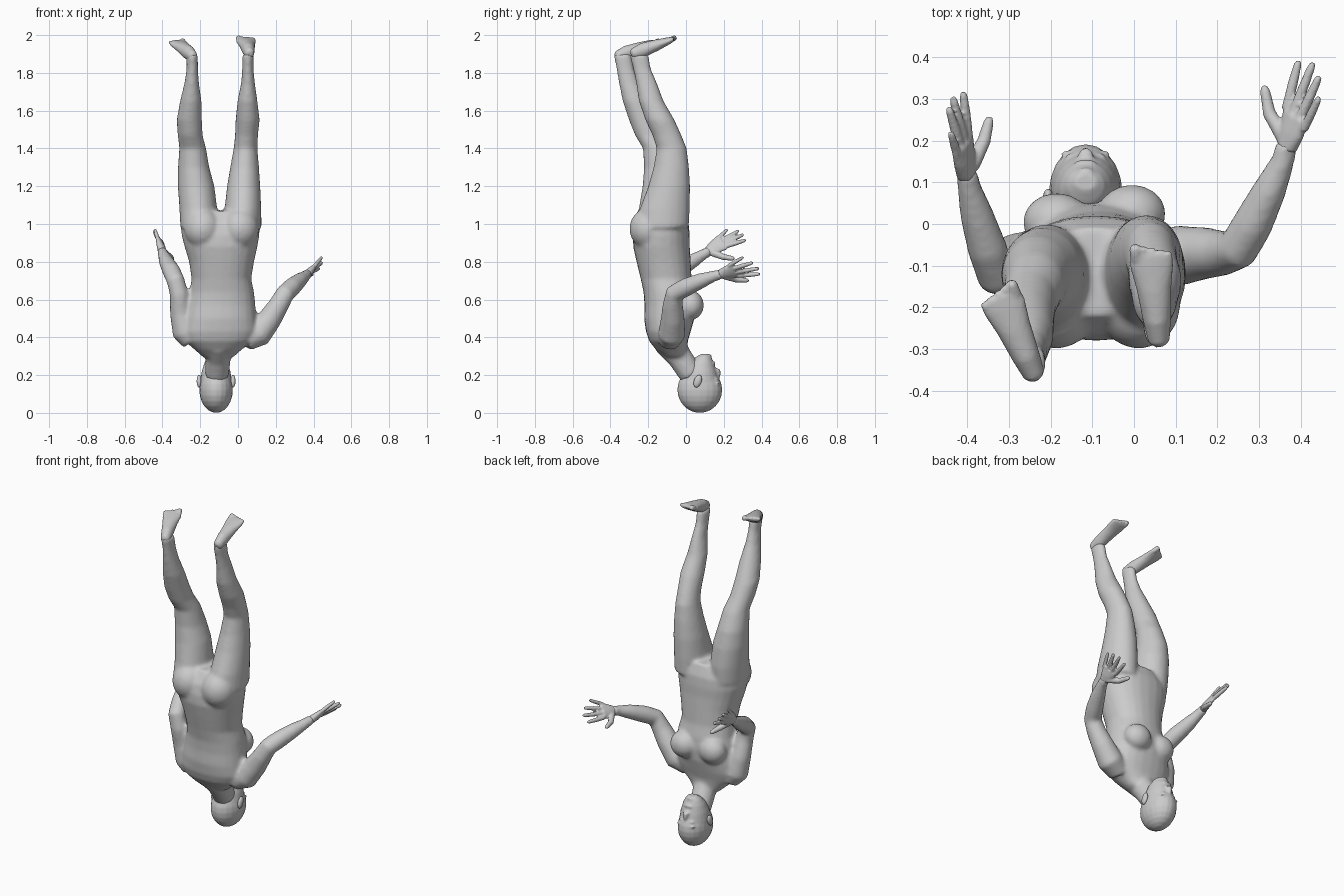
import bpy, bmesh, math
from mathutils import Vector, Matrix

Z = Vector((0, 0, 1))
X = Vector((1, 0, 0))


def loft(bm, rings, axis=None, side=X, n=24, power=1.0):
    """Skin elliptical rings (centre, half width along side, half depth)."""
    loops = []
    pts = [Vector(r[0]) for r in rings]
    for i, (_, ra, rb) in enumerate(rings):
        t = axis or (pts[min(i + 1, len(pts) - 1)] - pts[max(i - 1, 0)]).normalized()
        u = (side - t * side.dot(t)).normalized()
        v = t.cross(u)
        loop = []
        for k in range(n):
            a = 2 * math.pi * k / n
            c, s = math.cos(a), math.sin(a)
            c = math.copysign(abs(c) ** power, c)
            s = math.copysign(abs(s) ** power, s)
            loop.append(bm.verts.new(pts[i] + u * ra * c + v * rb * s))
        loops.append(loop)
    for a, b in zip(loops, loops[1:]):
        for k in range(n):
            bm.faces.new((a[k], a[(k + 1) % n], b[(k + 1) % n], b[k]))
    bm.faces.new(loops[0][::-1])
    bm.faces.new(loops[-1])


def column(bm, rows, power=1.0):
    """Loft of level rings given as z, x, half width, y back, y front."""
    loft(bm, [((x, (b + f) / 2, z), rx, (f - b) / 2) for z, x, rx, b, f in rows],
         axis=Z, power=power)


def limb(bm, rows, n=16, side=X):
    loft(bm, [(p, r, r) for p, r in rows], n=n, side=side)


def ball(bm, centre, radii, tilt=0.0):
    m = Matrix.Translation(centre) @ Matrix.Rotation(tilt, 4, 'X') @ Matrix.Diagonal((*radii, 1))
    bmesh.ops.create_uvsphere(bm, u_segments=20, v_segments=12, radius=1, matrix=m)


def finish(name, bm, voxel, smooth):
    """Fuse the overlapping forms into one skin."""
    bmesh.ops.recalc_face_normals(bm, faces=bm.faces)
    me = bpy.data.meshes.new(name)
    bm.to_mesh(me)
    bm.free()
    ob = bpy.data.objects.new(name, me)
    bpy.context.collection.objects.link(ob)
    r = ob.modifiers.new("fuse", 'REMESH')
    r.mode = 'VOXEL'
    r.voxel_size = voxel
    r.use_smooth_shade = True
    s = ob.modifiers.new("soften", 'SMOOTH')
    s.factor = 0.5
    s.iterations = smooth
    return ob


# Torso, upside down: pelvis on top, shoulders below
body = bmesh.new()
column(body, [
    (1.07, -.095, .14, -.22, -.01), (1.0, -.093, .207, -.265, .015),
    (.94, -.093, .206, -.28, .02), (.88, -.09, .193, -.28, .02),
    (.80, -.087, .172, -.262, .025), (.71, -.088, .158, -.24, .03),
    (.64, -.085, .170, -.225, .045), (.57, -.09, .182, -.22, .05),
    (.50, -.095, .192, -.222, .045), (.43, -.10, .20, -.212, .025),
    (.38, -.102, .18, -.195, .01), (.335, -.105, .125, -.16, .005),
    (.295, -.105, .08, -.115, .005)], power=.9)
for sx, y in ((.095, .025), (-.085, .005)):
    ball(body, (-.1 + sx, y, .57), (.082, .07, .078))         # chest
    ball(body, (-.093 + sx * 1.1, -.195, .975), (.1, .105, .11))  # buttocks
limb(body, [((-.105, -.09, .37), .08), ((-.105, -.03, .29), .066),
            ((-.112, .03, .20), .064)], n=20)                 # neck

# Legs
column(body, [
    (.98, .025, .1, -.26, .015), (1.08, .026, .097, -.245, .02),
    (1.2, .03, .088, -.2, .022), (1.3, .035, .076, -.172, .016),
    (1.4, .04, .063, -.155, .004), (1.47, .045, .061, -.178, -.024),
    (1.55, .051, .064, -.215, -.06), (1.65, .05, .053, -.25, -.118),
    (1.75, .053, .036, -.265, -.155), (1.82, .052, .03, -.28, -.185),
    (1.9, .053, .031, -.3, -.2)])
column(body, [
    (.98, -.205, .1, -.28, -.005), (1.08, -.21, .1, -.25, .0),
    (1.2, -.222, .097, -.23, -.01), (1.3, -.235, .083, -.222, -.03),
    (1.4, -.24, .071, -.228, -.07), (1.47, -.253, .066, -.27, -.11),
    (1.55, -.258, .067, -.302, -.15), (1.65, -.25, .057, -.335, -.2),
    (1.75, -.245, .038, -.356, -.25), (1.82, -.242, .03, -.368, -.275),
    (1.9, -.243, .031, -.385, -.29)])

# Arms
limb(body, [((.04, -.09, .39), .065), ((.11, -.075, .42), .073), ((.17, -.07, .50), .063),
            ((.215, -.07, .57), .054), ((.25, -.06, .632), .05), ((.285, 0, .665), .049),
            ((.325, .08, .70), .041), ((.357, .15, .725), .029), ((.368, .195, .737), .026)])
limb(body, [((-.24, -.09, .39), .065), ((-.28, -.09, .43), .07), ((-.302, -.1, .53), .059),
            ((-.312, -.125, .63), .05), ((-.33, -.125, .70), .048), ((-.352, -.06, .75), .048),
            ((-.377, .02, .795), .041), ((-.396, .09, .838), .029), ((-.403, .13, .86), .026)])
finish("body", body, .011, 5)


# Feet: heel, arch, ball and five toes
def foot(name, heel, toe, inner):
    bm = bmesh.new()
    heel, toe = Vector(heel), Vector(toe)
    d = (toe - heel).normalized()
    side = d.cross(Z).normalized()
    rings = [(heel - d * .012, .014, .016), (heel, .026, .029), (heel.lerp(toe, .25), .034, .038),
             (heel.lerp(toe, .6), .042, .03), (heel.lerp(toe, .87), .053, .02), (toe, .05, .014)]
    loft(bm, rings, side=side, n=20)
    for i in range(5):
        r = .015 if i == 0 else .0105
        p = toe + side * inner * (.036 - .0195 * i) - d * (.012 + .005 * i)
        tip = p + d * (.036 - .001 * i) + Z * .003
        limb(bm, [(p, r), (p.lerp(tip, .75), r), (tip, r * .65)], n=10)
    finish(name, bm, .006, 2)


foot("right_foot", (.06, -.28, 1.902), (.04, -.07, 1.978), -1)
foot("left_foot", (-.24, -.362, 1.888), (-.322, -.172, 1.962), 1)


# Hands: palm, four fingers and thumb
def hand(name, wrist, index, little, tips, thumb):
    bm = bmesh.new()
    wrist, index, little = Vector(wrist), Vector(index), Vector(little)
    across = (little - index).normalized()
    mid = (index + little) / 2
    loft(bm, [(wrist, .026, .022), (wrist.lerp(mid, .5), .041, .02), (mid, .05, .014)],
         side=across, n=20)
    for i, tip in enumerate(tips):
        tip = Vector(tip)
        base = index.lerp(little, i / 3)
        base = base.lerp(wrist, .1)
        r = .0125 if i < 3 else .011
        limb(bm, [(base, r), (base.lerp(tip, .5), r), (base.lerp(tip, .9), r * .8),
                  (tip, r * .5)], n=10, side=across)
    limb(bm, [(thumb[0], .02), (thumb[1], .0165), (Vector(thumb[1]).lerp(Vector(thumb[2]), .8), .0125),
              (thumb[2], .007)], n=10, side=across)
    finish(name, bm, .005, 2)


hand("right_hand", (.367, .18, .734), (.366, .287, .726), (.412, .232, .785),
     [(.395, .392, .735), (.43, .388, .765), (.445, .355, .795), (.445, .305, .825)],
     [(.362, .205, .725), (.325, .265, .706), (.312, .333, .70)])
hand("left_hand", (-.402, .115, .855), (-.398, .222, .885), (-.425, .165, .922),
     [(-.41, .317, .915), (-.435, .305, .945), (-.445, .28, .965), (-.44, .22, .972)],
     [(-.39, .14, .848), (-.36, .2, .825), (-.346, .257, .816)])

# Head: skull, face and features
cx = -.116
head = bmesh.new()
ball(head, (cx, .073, .122), (.089, .119, .122))
column(head, [(.11, cx, .085, -.03, .188), (.17, cx, .084, -.02, .174), (.22, cx, .076, -.005, .162),
              (.265, cx, .062, .02, .148), (.295, cx, .045, .05, .134), (.312, cx, .026, .08, .12)])
loft(head, [((cx, .165, .17), .009, .008), ((cx, .168, .205), .013, .016),
            ((cx, .162, .228), .019, .02), ((cx, .155, .236), .012, .012)], axis=Z, n=12)  # nose
ball(head, (cx, .146, .262), (.027, .009, .010))              # lips
ball(head, (cx, .122, .298), (.022, .014, .014))              # chin
for s in (-1, 1):
    ball(head, (cx + s * .034, .158, .178), (.016, .012, .010))   # eyes
    ball(head, (cx + s * .034, .168, .155), (.026, .010, .008))   # brows
finish("head", head, .006, 3)

# Ears
for s, name in ((-1, "left_ear"), (1, "right_ear")):
    ear = bmesh.new()
    ball(ear, (cx + s * .09, .062, .168), (.013, .021, .036), tilt=-.35)
    finish(name, ear, .005, 1)
